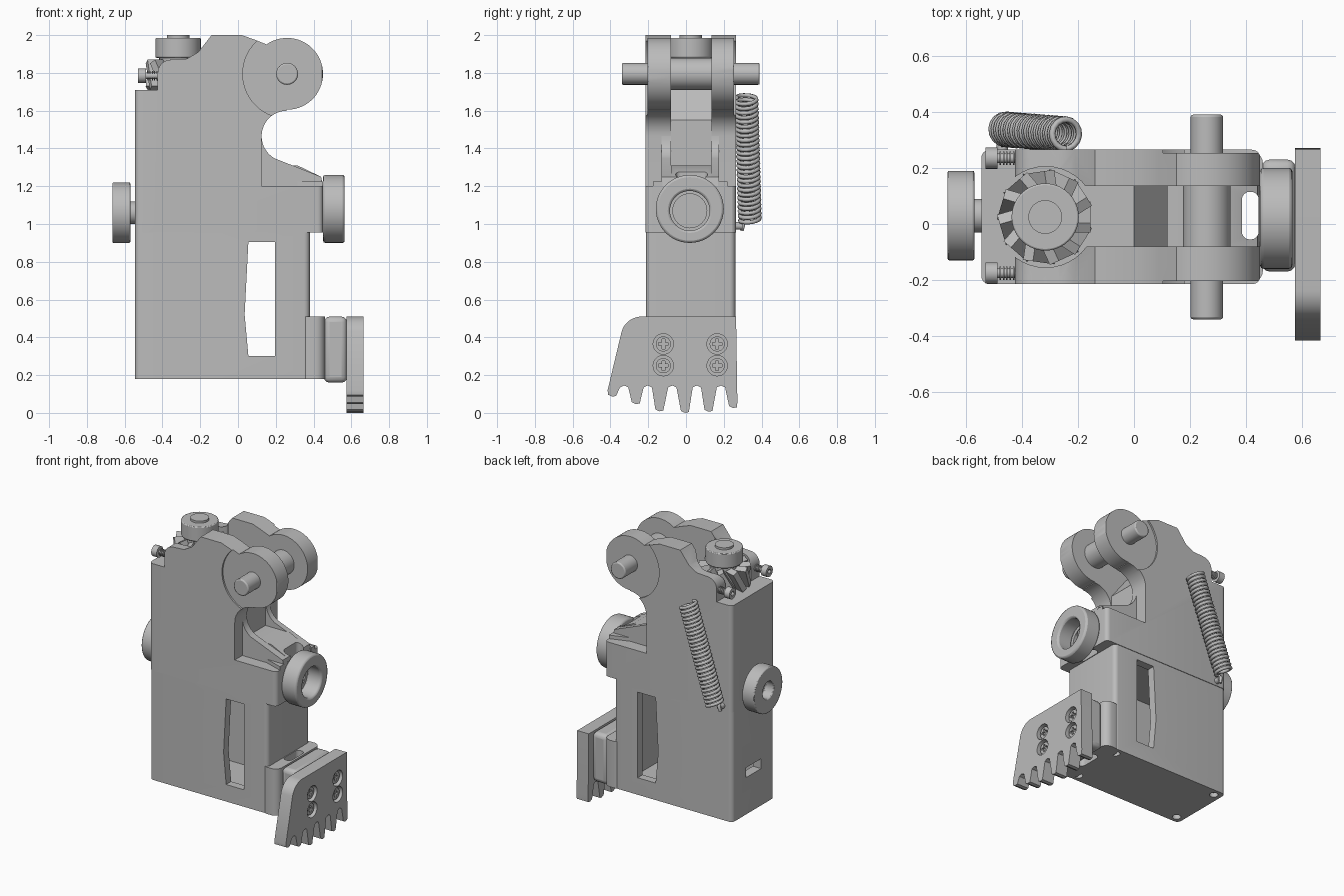
import bpy, bmesh, math
from mathutils import Vector, Matrix

if "Cube" in bpy.data.objects:
    bpy.data.objects.remove(bpy.data.objects["Cube"], do_unlink=True)

grey = bpy.data.materials.new("plain_grey")
grey.use_nodes = True
grey.diffuse_color = (0.5, 0.5, 0.5, 1)
grey.node_tree.nodes["Principled BSDF"].inputs["Base Color"].default_value = (0.5, 0.5, 0.5, 1)

parts = []
MID = 0.025             # centre line of the housing in y
Y0, Y1 = -0.215, 0.265  # outer faces of the housing


def finish(name, bm, keep=True):
    bmesh.ops.recalc_face_normals(bm, faces=bm.faces)
    me = bpy.data.meshes.new(name)
    bm.to_mesh(me)
    bm.free()
    me.materials.append(grey)
    ob = bpy.data.objects.new(name, me)
    bpy.context.collection.objects.link(ob)
    if keep:
        parts.append(ob)
    return ob


def prism(name, pts, axis, lo, hi, keep=True):
    """Extrude a flat outline along an axis."""
    put = {"x": lambda a, b, t: (t, a, b), "y": lambda a, b, t: (a, t, b),
           "z": lambda a, b, t: (a, b, t)}[axis]
    bm = bmesh.new()
    face = bm.faces.new([bm.verts.new(put(a, b, lo)) for a, b in pts])
    new = bmesh.ops.extrude_face_region(bm, geom=[face])["geom"]
    bmesh.ops.translate(bm, verts=[v for v in new if isinstance(v, bmesh.types.BMVert)],
                        vec=Vector(put(0, 0, hi - lo)))
    return finish(name, bm, keep)


def arc(cx, cy, r, a0, a1, n=16):
    angles = [math.radians(a0 + (a1 - a0) * i / n) for i in range(n + 1)]
    return [(cx + r * math.cos(a), cy + r * math.sin(a)) for a in angles]


def circle(cx, cy, r, n=40):
    return arc(cx, cy, r, 0, 360, n)[:-1]


def rect(a0, a1, b0, b1, r=0.0):
    if not r:
        return [(a0, b0), (a1, b0), (a1, b1), (a0, b1)]
    return (arc(a1 - r, b1 - r, r, 0, 90, 6) + arc(a0 + r, b1 - r, r, 90, 180, 6)
            + arc(a0 + r, b0 + r, r, 180, 270, 6) + arc(a1 - r, b0 + r, r, 270, 360, 6))


def boolean(ob, tool, mode="DIFFERENCE"):
    tool.hide_render = True
    m = ob.modifiers.new("cut", "BOOLEAN")
    m.operation, m.object, m.solver = mode, tool, "EXACT"
    bpy.context.view_layer.objects.active = ob
    bpy.ops.object.modifier_apply(modifier=m.name)
    bpy.data.objects.remove(tool, do_unlink=True)


def cut(ob, pts, axis, lo, hi, mode="DIFFERENCE"):
    boolean(ob, prism("cutter", pts, axis, lo, hi, False), mode)


def bevel(ob, width, segments=2):
    m = ob.modifiers.new("bevel", "BEVEL")
    m.width, m.segments, m.limit_method = width, segments, "ANGLE"
    m.angle_limit = math.radians(40)


# Lower housing: hollow box with a side window, rear vent and screw holes below
lower = prism("lower_housing", rect(-0.545, 0.38, Y0 + 0.004, Y1 - 0.004, 0.03), "z", 0.18, 0.955)
cut(lower, rect(-0.48, 0.3, Y0 + 0.06, Y1 - 0.06), "z", 0.24, 0.92)
cut(lower, [(0.055, 0.3), (0.195, 0.3), (0.195, 0.905), (0.055, 0.905), (0.035, 0.52)], "y", -1, 1)
cut(lower, rect(-0.06, 0.11, 0.44, 0.51), "x", -0.6, -0.4)
for sx in (-0.49, 0.33):
    for sy in (Y0 + 0.055, Y1 - 0.055):
        cut(lower, circle(sx, sy, 0.028, 16), "z", 0.1, 0.21)

# Side plates with the rounded eye at the top
eye = (0.26, 1.795)
outline = ([(-0.545, 0.955), (-0.545, 1.71), (-0.425, 1.71), (-0.425, 1.8)]
           + arc(-0.355, 1.8, 0.07, 170, 90, 5)
           + [(-0.27, 1.875), (-0.21, 1.91), (-0.14, 2.0), (0.02, 2.0), (0.09, 1.975)]
           + arc(*eye, 0.19, 125, -90, 36) + arc(0.26, 1.465, 0.135, 90, 180, 12)
           + [(0.125, 1.2), (0.45, 1.2), (0.45, 0.955)])
slot = rect(0.385, 0.445, -0.055, 0.115, 0.028)
for side, lo, hi in (("right", Y0, -0.08), ("left", 0.135, Y1)):
    plate = prism(side + "_side_plate", outline, "y", lo, hi)
    cut(plate, rect(-0.545, 0.451, Y0, Y1, 0.03), "z", 0.9, 2.1, "INTERSECT")
    cut(plate, circle(-0.315, MID, 0.18), "z", 1.712, 2.1)
    outer = (Y0 - 0.1, Y0 + 0.012) if side == "right" else (Y1 - 0.012, Y1 + 0.1)
    cut(plate, circle(*eye, 0.235, 56), "y", *outer)
    # Sloping rib that carries the nose
    rib = ([(0.1, 1.19), (0.1, 1.47)] + arc(0.26, 1.465, 0.135, 180, 240, 8)
           + [(0.44, 1.25), (0.45, 1.19)])
    prism(side + "_nose_rib", rib, "y", *((-0.13, -0.08) if side == "right" else (0.135, 0.175)))
    # Flare where the rib meets the collar
    sgn, y = (-1, -0.125) if side == "right" else (1, 0.17)
    prism(side + "_rib_flare", [(0.3, y), (0.45, y), (0.45, y + sgn * 0.05)], "z", 1.19, 1.225)

# Core between the plates
core = prism("housing_core", [(-0.545, 0.955), (-0.545, 1.71), (0.0, 1.71), (0.12, 1.55), (0.12, 1.31),
                              (0.315, 1.31), (0.44, 1.25), (0.45, 1.2), (0.45, 0.955)], "y", -0.08, 0.135)
cut(core, slot, "z", 0.8, 1.5)

# Nose collar with stepped bore
collar = prism("nose_collar", circle(MID - 0.005, 1.08, 0.18, 48), "x", 0.45, 0.565)
bevel(collar, 0.012)
cut(collar, circle(MID - 0.005, 1.07, 0.105), "x", 0.4, 0.6)
cut(core, circle(MID - 0.005, 1.07, 0.09), "x", 0.38, 0.5)

# Foot bracket and toothed plate
bracket = prism("foot_bracket", rect(0.33, 0.46, Y0, Y1, 0.05), "z", 0.18, 0.51)
cut(bracket, slot, "z", 0, 0.6)
cut(lower, slot, "z", 0, 0.6)
bevel(prism("foot_block", rect(0.455, 0.577, -0.17, 0.23), "z", 0.16, 0.51), 0.03, 3)

tips = [(-0.39, 0.09), (-0.265, 0.05), (-0.14, 0.012), (-0.005, 0.004), (0.12, 0.01), (0.25, 0.03)]
teeth = []
for i, (y, z) in enumerate(tips):
    if i:
        py, pz = tips[i - 1]
        my, mz = (py + y) / 2, 0.135
        teeth += [(my - 0.022, mz), (my, mz + 0.01), (my + 0.022, mz)]
    teeth += [(y - 0.022, z + 0.006), (y, z - 0.004), (y + 0.02, z)]
shape = ([(-0.415, 0.12)] + teeth + [(0.272, 0.06), (0.265, 0.51)]
         + arc(-0.235, 0.4, 0.11, 90, 165, 10))
claw = prism("toothed_plate", shape, "x", 0.575, 0.665)
for y in (-0.12, 0.165):
    for z in (0.25, 0.365):
        cut(claw, circle(y, z, 0.054, 28), "x", 0.63, 0.7)
        head = prism("plate_screw", circle(y, z, 0.04, 24), "x", 0.6, 0.65)
        for a, b in ((0.026, 0.008), (0.008, 0.026)):
            cut(head, rect(y - a, y + a, z - b, z + b), "x", 0.635, 0.7)

# Cross pin through the eyes
bevel(prism("cross_pin", circle(*eye, 0.058), "y", -0.34, 0.39), 0.008)
prism("pin_sleeve", circle(*eye, 0.085), "y", -0.085, 0.14)

# Top knob with slanted blades below it
bevel(prism("knob", circle(-0.317, MID, 0.12), "z", 1.88, 1.985), 0.006)
prism("knob_cap", circle(-0.317, MID, 0.06), "z", 1.98, 2.0)
prism("knob_hub", circle(-0.317, MID, 0.1), "z", 1.7, 1.885)
bm = bmesh.new()
for i in range(11):
    place = (Matrix.Translation((-0.317, MID, 1.79)) @ Matrix.Rotation(math.tau * i / 11, 4, "Z")
             @ Matrix.Translation((0.12, 0, 0)) @ Matrix.Rotation(0.5, 4, "X")
             @ Matrix.Diagonal((0.085, 0.04, 0.16, 1)))
    bmesh.ops.create_cube(bm, size=1, matrix=place)
finish("knob_blades", bm)

# Rear wheel on its shaft
wheel = prism("rear_wheel", circle(0.03, 1.06, 0.16, 48), "x", -0.665, -0.57)
bevel(wheel, 0.006)
cut(wheel, circle(0.03, 1.06, 0.06), "x", -0.7, -0.6)
prism("wheel_shaft", circle(0.03, 1.06, 0.06), "x", -0.59, -0.53)

# Two adjusting screws with threaded shanks
for side, y in (("right", -0.175), ("left", 0.235)):
    screw = prism(side + "_screw_head", circle(y, 1.785, 0.038, 24), "x", -0.53, -0.488)
    cut(screw, circle(y, 1.785, 0.018, 6), "x", -0.6, -0.51)
    prism(side + "_screw_shank", circle(y, 1.785, 0.017, 16), "x", -0.49, -0.41)
    for i in range(5):
        x = -0.48 + i * 0.012
        prism(side + "_screw_thread", circle(y, 1.785, 0.024, 16), "x", x, x + 0.005)

# Coil spring on the left side, with a hooked tail
top, low = Vector((-0.24, 0.32, 1.67)), Vector((-0.465, 0.338, 1.02))
turn = (low - top).to_track_quat("Z", "Y").to_matrix()
turns, steps = 27, 16
curve = bpy.data.curves.new("spring", "CURVE")
curve.dimensions, curve.bevel_depth, curve.bevel_resolution = "3D", 0.0115, 1
path = []
for i in range(turns * steps + 1):
    a = math.tau * i / steps
    path.append(top.lerp(low, i / (turns * steps))
                + turn @ Vector((0.053 * math.cos(a), 0.053 * math.sin(a), 0)))
path += [Vector((-0.47, 0.305, 1.0)), Vector((-0.475, 0.295, 0.965))]
spline = curve.splines.new("POLY")
spline.points.add(len(path) - 1)
for p, co in zip(spline.points, path):
    p.co = (*co, 1)
curve.use_fill_caps = True
curve.materials.append(grey)
bpy.context.collection.objects.link(bpy.data.objects.new("spring", curve))
prism("spring_peg", circle(-0.47, 0.99, 0.02, 16), "y", Y1 - 0.02, 0.3)

# Smooth round faces, keep hard edges crisp
bpy.ops.object.select_all(action="DESELECT")
for ob in parts:
    ob.select_set(True)
bpy.context.view_layer.objects.active = parts[0]
bpy.ops.object.shade_smooth_by_angle(angle=math.radians(30))
